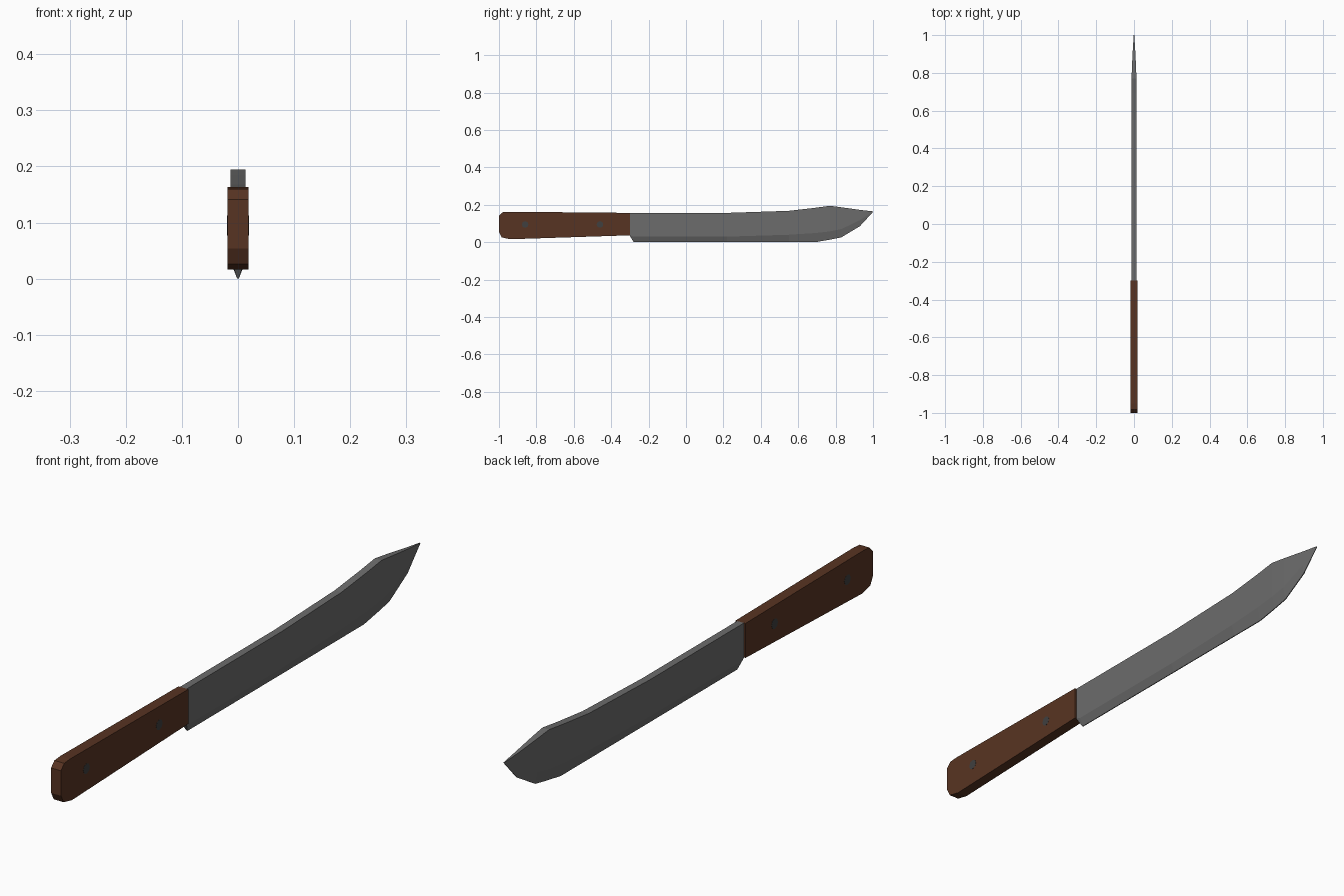
import bpy, bmesh, math

if "Cube" in bpy.data.objects:
    bpy.data.objects.remove(bpy.data.objects["Cube"])


def material(name, rgb):
    m = bpy.data.materials.new(name)
    m.diffuse_color = (*rgb, 1)
    m.use_nodes = True
    m.node_tree.nodes["Principled BSDF"].inputs["Base Color"].default_value = m.diffuse_color
    return m


def finish(name, bm, mat):
    bmesh.ops.recalc_face_normals(bm, faces=bm.faces[:])
    me = bpy.data.meshes.new(name)
    bm.to_mesh(me)
    bm.free()
    me.materials.append(mat)
    ob = bpy.data.objects.new(name, me)
    bpy.context.collection.objects.link(ob)
    return ob


def loft(name, rings, mat):
    """Skin a list of equal-length point rings and cap both ends."""
    bm = bmesh.new()
    vs = [[bm.verts.new(p) for p in r] for r in rings]
    n = len(vs[0])
    for a, b in zip(vs, vs[1:]):
        for i in range(n):
            j = (i + 1) % n
            bm.faces.new((a[i], a[j], b[j], b[i]))
    bm.faces.new(vs[0])
    bm.faces.new(vs[-1])
    return finish(name, bm, mat)


steel = material("steel grey", (0.15, 0.15, 0.15))
wood = material("brown wood", (0.097, 0.034, 0.016))
dark = material("dark rivet metal", (0.05, 0.05, 0.05))

# Blade: stations of y, spine z, bevel z, edge z, half widths of each
stations = [
    (-0.30, 0.157, 0.037, 0.034, 0.013, 0.013, 0.012),
    (-0.28, 0.157, 0.030, 0.000, 0.013, 0.013, 0.0015),
    (0.22, 0.157, 0.030, 0.000, 0.013, 0.013, 0.0015),
    (0.55, 0.168, 0.040, 0.000, 0.013, 0.013, 0.0015),
    (0.69, 0.184, 0.049, 0.000, 0.013, 0.013, 0.0015),
    (0.77, 0.195, 0.058, 0.014, 0.013, 0.013, 0.0015),
    (0.83, 0.187, 0.070, 0.026, 0.011, 0.011, 0.0015),
    (0.93, 0.173, 0.118, 0.086, 0.006, 0.006, 0.0015),
    (1.00, 0.165, 0.164, 0.162, 0.0015, 0.0015, 0.001),
]
loft("blade", [[(ws, y, t), (wb, y, b), (we, y, e), (-we, y, e), (-wb, y, b), (-ws, y, t)]
               for y, t, b, e, ws, wb, we in stations], steel)

# Handle: side profile (y, z) extruded across x
profile = [(-0.30, 0.157), (-0.95, 0.163), (-0.982, 0.160), (-1.0, 0.141), (-1.0, 0.054),
           (-0.985, 0.026), (-0.94, 0.016), (-0.30, 0.037)]
loft("handle", [[(x, y, z) for y, z in profile] for x in (-0.019, 0.019)], wood)

# Rivets pass through the handle
for i, y in enumerate((-0.86, -0.46)):
    loft(f"rivet_{i + 1}", [[(x, y + 0.018 * math.cos(a * math.pi / 4), 0.095 + 0.018 * math.sin(a * math.pi / 4))
                             for a in range(8)] for x in (-0.0195, 0.0195)], dark)
